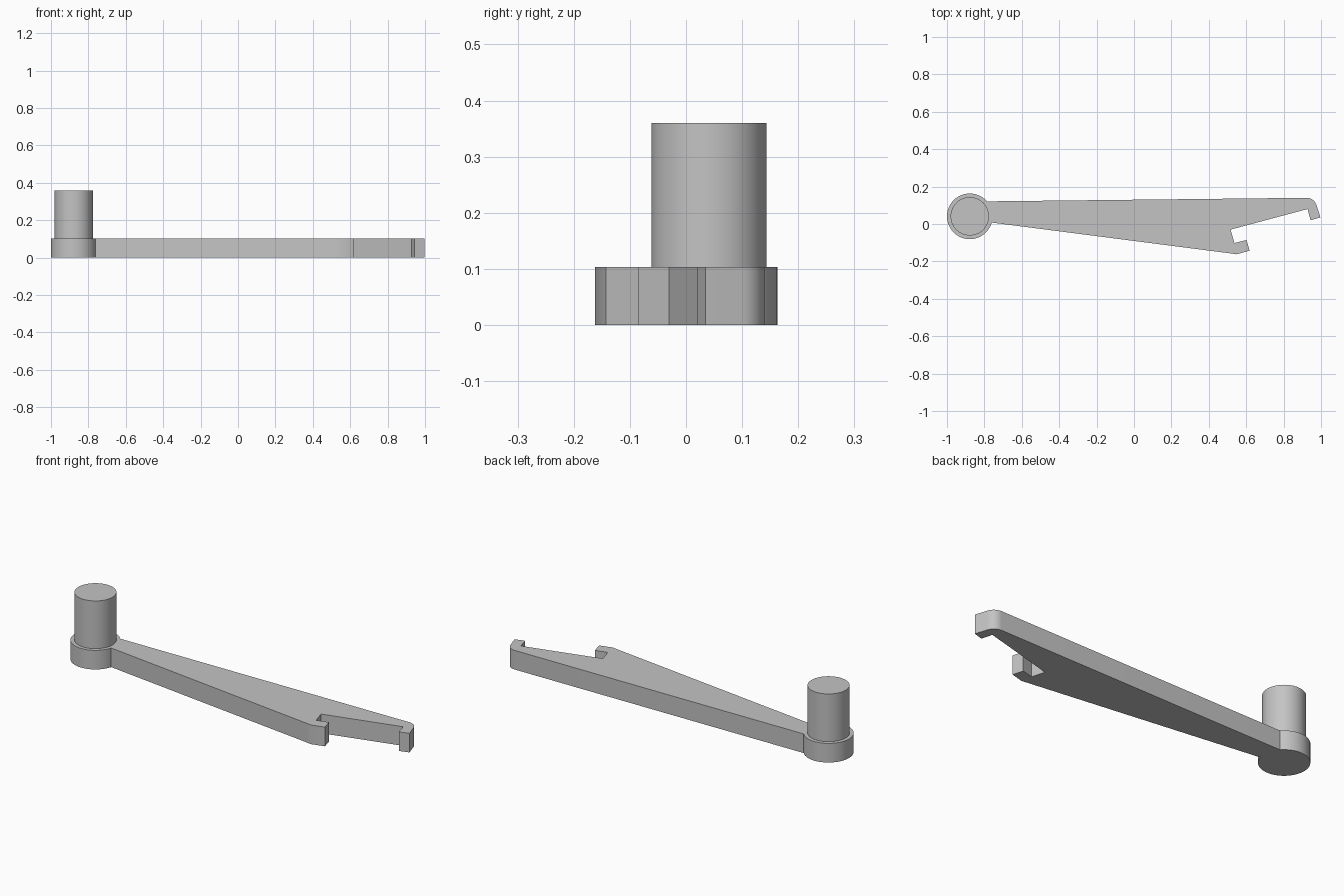
import bpy
import bmesh
import math

if "Cube" in bpy.data.objects:
    bpy.data.objects.remove(bpy.data.objects["Cube"], do_unlink=True)

THICK = 0.103
HUB = (-0.878, 0.041)

grey = bpy.data.materials.new("plain grey")
grey.use_nodes = True
colour = (0.55, 0.55, 0.55, 1)
grey.diffuse_color = colour
grey.node_tree.nodes["Principled BSDF"].inputs["Base Color"].default_value = colour


def extrude(name, outline, z0, z1):
    """Raise a flat outline into a solid, smooth on its curved sides."""
    bm = bmesh.new()
    base = bm.faces.new([bm.verts.new((x, y, z0)) for x, y in outline])
    up = bmesh.ops.extrude_face_region(bm, geom=[base], use_keep_orig=True)
    top = [v for v in up["geom"] if isinstance(v, bmesh.types.BMVert)]
    bmesh.ops.translate(bm, verts=top, vec=(0, 0, z1 - z0))
    bmesh.ops.recalc_face_normals(bm, faces=bm.faces)
    mesh = bpy.data.meshes.new(name)
    bm.to_mesh(mesh)
    bm.free()
    mesh.materials.append(grey)
    obj = bpy.data.objects.new(name, mesh)
    bpy.context.collection.objects.link(obj)
    bpy.ops.object.select_all(action="DESELECT")
    obj.select_set(True)
    bpy.context.view_layer.objects.active = obj
    bpy.ops.object.shade_smooth_by_angle(angle=math.radians(25))
    return obj


def arc(cx, cy, r, start, end, steps):
    angles = [math.radians(start + (end - start) * i / steps) for i in range(steps + 1)]
    return [(cx + r * math.cos(a), cy + r * math.sin(a)) for a in angles]


# Tapered arm with a rounded hook at the tip and a notched lower jaw
hook = [(0.997, 0.035), (0.944, 0.02), (0.928, 0.08)]
jaw = [(0.516, -0.03), (0.537, -0.102), (0.602, -0.085), (0.618, -0.143),
       (0.548, -0.162), (0.515, -0.157)]
root = [(-0.764, 0.008), (-0.82, 0.041), (-0.786, 0.121)]
arm = root + arc(0.923, 0.085, 0.055, 90, 15, 8) + hook + jaw
extrude("arm", arm, 0, THICK)

# Round hub and the upright pin on it
extrude("hub", arc(*HUB, 0.122, 0, 354.375, 63), 0, THICK)
extrude("pin", arc(*HUB, 0.1025, 0, 354.375, 63), THICK, 0.36)
